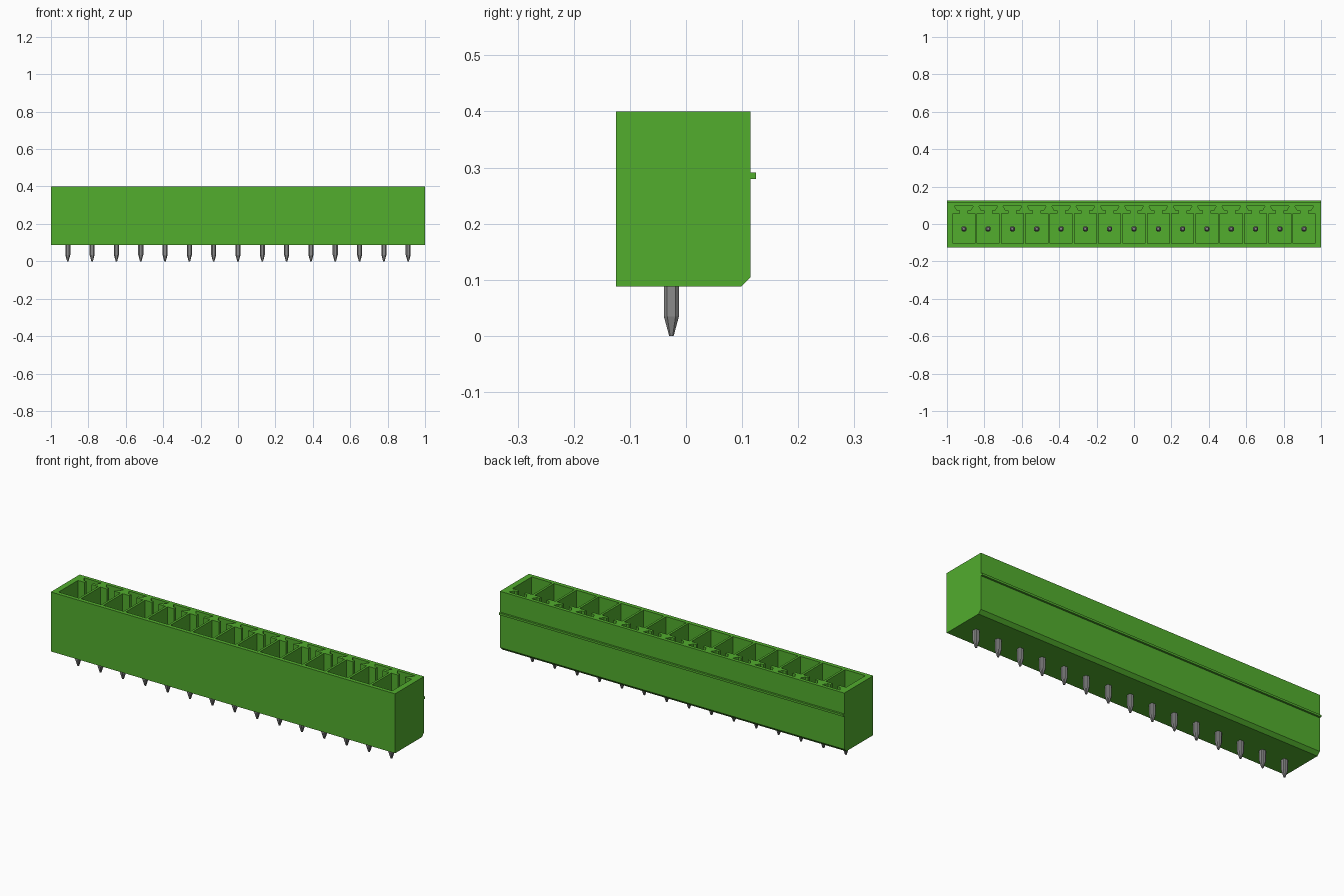
import bpy
import bmesh

PINS = 15
PITCH = 0.13
XS = [(i - (PINS - 1) / 2) * PITCH for i in range(PINS)]

old = bpy.data.objects.get("Cube")
if old:
    bpy.data.objects.remove(old, do_unlink=True)


def material(name, rgb):
    m = bpy.data.materials.new(name)
    m.diffuse_color = (*rgb, 1)
    m.use_nodes = True
    m.node_tree.nodes["Principled BSDF"].inputs["Base Color"].default_value = (*rgb, 1)
    return m


green = material("green plastic", (0.084, 0.418, 0.027))
grey = material("grey metal", (0.26, 0.26, 0.26))


def loft(bm, rings):
    """Join equal-sized rings of points into a closed solid."""
    rows = [[bm.verts.new(p) for p in ring] for ring in rings]
    n = len(rows[0])
    for a, b in zip(rows, rows[1:]):
        for i in range(n):
            j = (i + 1) % n
            bm.faces.new((a[i], a[j], b[j], b[i]))
    bm.faces.new(rows[0][::-1])
    bm.faces.new(rows[-1])


def make_object(name, bm, mat):
    bmesh.ops.recalc_face_normals(bm, faces=bm.faces)
    mesh = bpy.data.meshes.new(name)
    bm.to_mesh(mesh)
    bm.free()
    mesh.materials.append(mat)
    ob = bpy.data.objects.new(name, mesh)
    bpy.context.collection.objects.link(ob)
    return ob


# Housing: side profile with chamfered lower back edge and a guide rib
profile = [(-0.125, 0.088), (0.098, 0.088), (0.115, 0.105), (0.115, 0.28),
           (0.125, 0.28), (0.125, 0.291), (0.115, 0.291), (0.115, 0.4), (-0.125, 0.4)]
bm = bmesh.new()
loft(bm, [[(x, y, z) for y, z in profile] for x in (-1, 1)])
housing = make_object("housing", bm, green)

# Pockets: square cavity with a flared keyway in the back wall
half = [(0.059, -0.104), (0.059, 0.056), (0.02, 0.056), (0.02, 0.072),
        (0.036, 0.072), (0.051, 0.097)]
outline = half + [(-x, y) for x, y in reversed(half)]
bm = bmesh.new()
for cx in XS:
    loft(bm, [[(cx + x, y, z) for x, y in outline] for z in (0.13, 0.45)])
cutter = make_object("pocket_cutter", bm, green)
cutter.hide_render = True

mod = housing.modifiers.new("pockets", 'BOOLEAN')
mod.operation = 'DIFFERENCE'
mod.solver = 'EXACT'
mod.object = cutter
deps = bpy.context.evaluated_depsgraph_get()
cut_mesh = bpy.data.meshes.new_from_object(housing.evaluated_get(deps))
housing.modifiers.clear()
housing.data = cut_mesh
bpy.data.objects.remove(cutter, do_unlink=True)


# Pins: chamfered square posts, tapered at both ends
def pin_ring(cx, z, r):
    c = r * 0.55
    pts = [(r, -c), (r, c), (c, r), (-c, r), (-r, c), (-r, -c), (-c, -r), (c, -r)]
    return [(cx + x, y - 0.026, z) for x, y in pts]


for i, cx in enumerate(XS, 1):
    bm = bmesh.new()
    loft(bm, [pin_ring(cx, z, r) for z, r in
              ((0, 0.004), (0.035, 0.0135), (0.295, 0.0135), (0.315, 0.007))])
    make_object(f"pin_{i:02d}", bm, grey)
